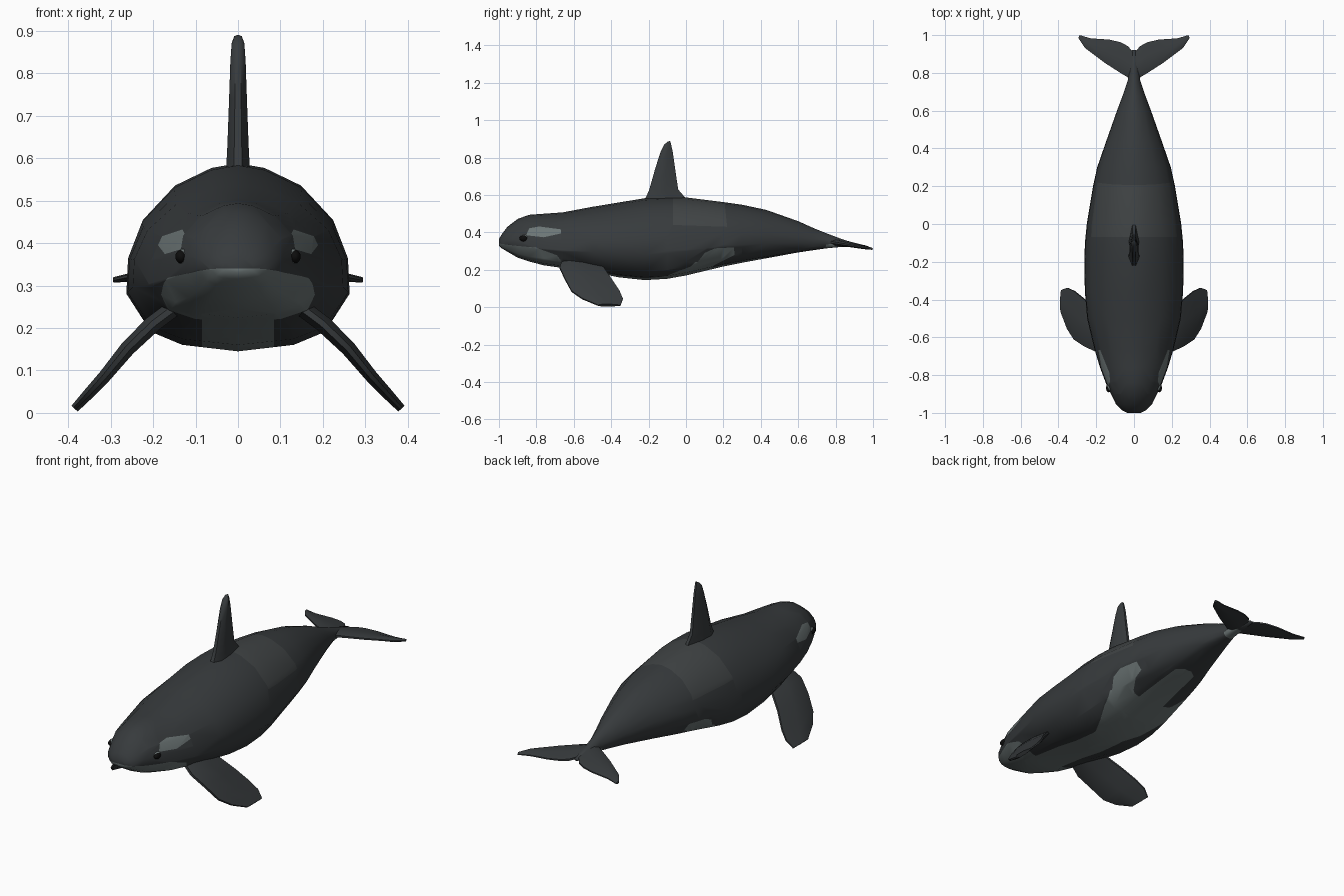
import bpy, bmesh
from mathutils import Vector

if "Cube" in bpy.data.objects:
    bpy.data.objects.remove(bpy.data.objects["Cube"])


def material(name, rgb):
    m = bpy.data.materials.new(name)
    m.diffuse_color = (*rgb, 1)
    m.use_nodes = True
    m.node_tree.nodes["Principled BSDF"].inputs["Base Color"].default_value = m.diffuse_color
    return m


BLACK = material("black_skin", (0.038, 0.043, 0.046))
PALE = material("pale_patch", (0.15, 0.18, 0.18))
SADDLE = material("saddle_grey", (0.052, 0.058, 0.06))
EYE = material("eye_black", (0.004, 0.004, 0.004))


def finish(bm, name, mats, mirror=True):
    bmesh.ops.recalc_face_normals(bm, faces=bm.faces)
    me = bpy.data.meshes.new(name)
    bm.to_mesh(me)
    bm.free()
    for m in mats:
        me.materials.append(m)
    ob = bpy.data.objects.new(name, me)
    bpy.context.collection.objects.link(ob)
    for p in me.polygons:
        p.use_smooth = True
    if mirror:
        mod = ob.modifiers.new("mirror", 'MIRROR')
        mod.use_clip = True
    return ob


def loft(rings, closed):
    bm = bmesh.new()
    vs = [[bm.verts.new(p) for p in r] for r in rings]
    n = len(rings[0])
    for a, b in zip(vs, vs[1:]):
        for i in range(n if closed else n - 1):
            j = (i + 1) % n
            bm.faces.new((a[i], a[j], b[j], b[i]))
    bm.faces.new(vs[0])
    bm.faces.new(vs[-1])
    return bm


def inside(u, v, poly):
    hit = False
    for (a, b), (c, d) in zip(poly, poly[1:] + poly[:1]):
        if (b > v) != (d > v) and u < (c - a) * (v - b) / (d - b) + a:
            hit = not hit
    return hit


def patch(bm, poly, axes, mat, zmax=9):
    """Cut a polygon outline into the skin and recolour the faces inside it."""
    i, j = axes
    lo = [min(p[k] for p in poly) for k in (0, 1)]
    hi = [max(p[k] for p in poly) for k in (0, 1)]

    def near(f):
        us, vs = [v.co[i] for v in f.verts], [v.co[j] for v in f.verts]
        return (max(us) > lo[0] and min(us) < hi[0] and max(vs) > lo[1]
                and min(vs) < hi[1] and f.calc_center_median().z < zmax)

    for a, b in zip(poly, poly[1:] + poly[:1]):
        co, no = Vector(), Vector()
        co[i], co[j] = a
        no[i], no[j] = b[1] - a[1], a[0] - b[0]
        faces = [f for f in bm.faces if near(f)]
        edges = {e for f in faces for e in f.edges}
        verts = {v for f in faces for v in f.verts}
        bmesh.ops.bisect_plane(bm, geom=list(verts) + list(edges) + faces,
                               dist=1e-5, plane_co=co, plane_no=no.normalized())
    for f in bm.faces:
        c = f.calc_center_median()
        if c.z < zmax and inside(c[i], c[j], poly):
            f.material_index = mat


# body: half cross-section lofted along stations (y, half width, top, bottom)
HALF = [(0, 1), (.24, .95), (.57, .76), (.86, .39), (.985, 0), (1, -.38),
        (.78, -.79), (.5, -.93), (0, -1)]
STATIONS = [(-1, .035, .365, .33), (-.985, .065, .39, .315), (-.955, .095, .43, .297),
            (-.9, .122, .472, .265), (-.84, .15, .494, .245), (-.76, .18, .5, .224),
            (-.66, .21, .507, .21), (-.5, .248, .537, .188), (-.36, .26, .56, .16),
            (-.22, .263, .583, .145), (-.1, .26, .588, .152), (0, .25, .587, .17),
            (.2, .217, .562, .218), (.3, .195, .548, .238), (.43, .15, .52, .262),
            (.6, .09, .46, .293), (.68, .06, .424, .305), (.76, .033, .392, .316),
            (.84, .024, .362, .323), (.92, .012, .338, .325)]
body = loft([[(w * u, y, (t + b) / 2 + v * (t - b) / 2) for u, v in HALF]
             for y, w, t, b in STATIONS], False)
YZ, XY = (1, 2), (0, 1)
# eye patch, jaw, flank lobe, tail stock, saddle, belly
patch(body, [(-.07, .44), (-.07, .63), (.2, .62), (.22, .43)], YZ, 2)
patch(body, [(-.855, .385), (-.838, .422), (-.785, .432), (-.667, .416),
             (-.667, .395), (-.76, .374)], YZ, 1)
patch(body, [(-1.01, .342), (-.92, .33), (-.8, .318), (-.69, .278), (-.665, .245),
             (-.69, .15), (-1.01, .15)], YZ, 1)
patch(body, [(-.02, .16), (.03, .2), (.1, .29), (.155, .315), (.256, .32),
             (.26, .28), (.15, .225), (.1, .18)], YZ, 1)
patch(body, [(.74, .3), (.75, .335), (.83, .347), (.83, .3)], YZ, 1)
patch(body, [(-.01, -.72), (.085, -.7), (.085, -.2), (.17, -.03), (.2, .05),
             (.17, .15), (.08, .13), (.06, .4), (-.01, .45)], XY, 1, .27)
# drop the cap lying in the mirror plane direction only where it has no area
finish(body, "body", [BLACK, PALE, SADDLE])


def blade(name, stations, side, mirror=True):
    """Lens-section fin; stations are (leading point, trailing point, half thickness)."""
    side = Vector(side).normalized()
    lens = [(0, .35), (.2, 1), (.55, 1), (1, .3), (1, -.3), (.55, -1), (.2, -1), (0, -.35)]
    rings = [[Vector(a).lerp(Vector(b), s) + side * h * t for s, h in lens]
             for a, b, t in stations]
    ob = finish(loft(rings, True), name, [BLACK], mirror)
    bpy.context.view_layer.objects.active = ob
    ob.select_set(True)
    bpy.ops.object.shade_smooth_by_angle(angle=0.9)
    ob.select_set(False)
    return ob


# dorsal fin
blade("dorsal_fin", [((0, -.24, .55), (0, .02, .55), .03),
                     ((0, -.212, .592), (0, -.008, .59), .027),
                     ((0, -.196, .63), (0, -.042, .63), .025),
                     ((0, -.165, .74), (0, -.058, .74), .021),
                     ((0, -.138, .825), (0, -.071, .83), .018),
                     ((0, -.118, .868), (0, -.08, .873), .015),
                     ((0, -.1, .884), (0, -.085, .89), .009)], (1, 0, 0), False)

# flippers
blade("flipper", [((x, l, z), (x, t, z), h) for x, z, l, t, h in [
    (.14, .255, -.66, -.47, .02), (.2, .21, -.675, -.44, .02),
    (.26, .152, -.648, -.4, .018), (.315, .085, -.612, -.355, .015),
    (.352, .045, -.555, -.338, .013), (.385, .01, -.47, -.35, .01)]], (.72, 0, .69))

# tail flukes
blade("tail_fluke", [((0, .74, .352), (0, .9, .336), .018),
                     ((.03, .775, .347), (.03, .94, .329), .016),
                     ((.075, .802, .343), (.07, .962, .326), .013),
                     ((.15, .85, .335), (.13, .976, .322), .011),
                     ((.26, .932, .322), (.23, .983, .316), .009),
                     ((.295, .985, .314), (.288, 1, .312), .006)], (0, 0, 1))


# eyes with pale rims
def ball(name, loc, scale, mat):
    bm = bmesh.new()
    bmesh.ops.create_uvsphere(bm, u_segments=14, v_segments=8, radius=1)
    for v in bm.verts:
        v.co = Vector(loc) + Vector([c * s for c, s in zip(v.co, scale)])
    finish(bm, name, [mat])


ball("eye_rim", (.13, -.862, .368), (.014, .025, .019), PALE)
ball("eye", (.134, -.868, .368), (.014, .023, .016), EYE)
